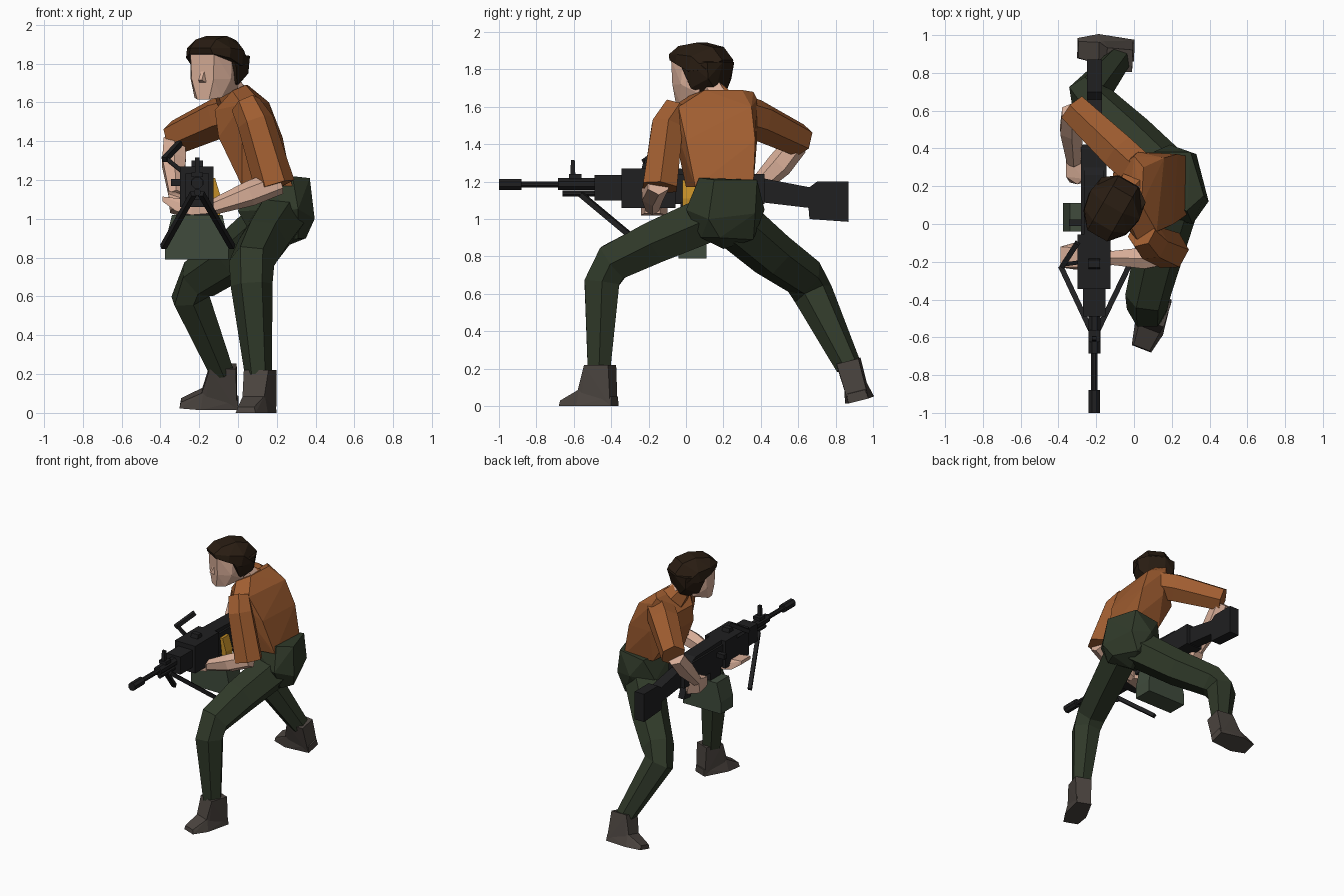
import bpy, bmesh
from math import cos, sin, pi
from mathutils import Vector as V

COL = dict(shirt=(.35, .11, .03), trousers=(.029, .041, .022), skin=(.70, .43, .32),
           hair=(.022, .012, .006), metal=(.014, .014, .015), boot=(.07, .058, .05),
           canister=(.05, .07, .045), brass=(.55, .27, .02))
MATS = {}
for k, c in COL.items():
    MATS[k] = bpy.data.materials.new(k)
    MATS[k].diffuse_color = (*c, 1)


def finish(name, bm, mat):
    bmesh.ops.recalc_face_normals(bm, faces=bm.faces)
    me = bpy.data.meshes.new(name)
    bm.to_mesh(me)
    bm.free()
    me.materials.append(MATS[mat])
    ob = bpy.data.objects.new(name, me)
    bpy.context.collection.objects.link(ob)
    return ob


def hull(name, pts, mat):
    bm = bmesh.new()
    vs = [bm.verts.new(p) for p in pts]
    bmesh.ops.convex_hull(bm, input=vs)
    loose = [v for v in bm.verts if not v.link_faces]
    bmesh.ops.delete(bm, geom=loose, context='VERTS')
    bmesh.ops.dissolve_limit(bm, angle_limit=.03, verts=bm.verts, edges=bm.edges)
    return finish(name, bm, mat)


def tube(name, path, radii, mat, n=6, ref=(0, 0, 1)):
    """Faceted limb or rod swept along a path."""
    bm = bmesh.new()
    p = [V(q) for q in path]
    rings = []
    for i, c in enumerate(p):
        t = (p[min(i + 1, len(p) - 1)] - p[max(i - 1, 0)]).normalized()
        a = t.cross(V(ref)).normalized()
        b = a.cross(t)
        rings.append([bm.verts.new(c + radii[i] * (a * cos(2 * pi * (k + .5) / n) + b * sin(2 * pi * (k + .5) / n)))
                      for k in range(n)])
    for r, s in zip(rings, rings[1:]):
        for k in range(n):
            bm.faces.new((r[k], r[(k + 1) % n], s[(k + 1) % n], s[k]))
    bm.faces.new(rings[0])
    bm.faces.new(rings[-1])
    return finish(name, bm, mat)


def prism(name, yz, x0, x1, mat):
    bm = bmesh.new()
    f = bm.faces.new([bm.verts.new((x0, y, z)) for y, z in yz])
    r = bmesh.ops.extrude_face_region(bm, geom=[f])
    bmesh.ops.translate(bm, vec=(x1 - x0, 0, 0), verts=[v for v in r['geom'] if isinstance(v, bmesh.types.BMVert)])
    return finish(name, bm, mat)


def box(name, x0, x1, y0, y1, z0, z1, mat='metal'):
    return prism(name, [(y0, z0), (y1, z0), (y1, z1), (y0, z1)], x0, x1, mat)


def local(origin, f, s, u, pts):
    """Points given as forward, side, up from an origin."""
    o, f, s, u = V(origin), V(f).normalized(), V(s).normalized(), V(u).normalized()
    return [o + f * a + s * b + u * c for a, b, c in pts]


# torso, turned toward -x and leaning forward
hull('shirt_torso', [
    (.02, .0, 1.17), (.05, .33, 1.17), (.28, .05, 1.17), (.28, .36, 1.17),
    (-.10, .05, 1.42), (-.10, .30, 1.42), (.21, .0, 1.42), (.23, .37, 1.42), (.05, -.05, 1.42), (.05, .38, 1.42),
    (-.12, .09, 1.56), (-.11, .27, 1.56), (.12, -.04, 1.60), (.16, .35, 1.60), (.02, -.09, 1.59), (.02, .38, 1.64),
    (-.03, .02, 1.66), (.0, .36, 1.68), (.04, .1, 1.69), (.05, .3, 1.69)], 'shirt')
tube('collar', [(-.02, .18, 1.62), (-.06, .14, 1.68)], [.10, .075], 'shirt')
tube('neck', [(-.0, .18, 1.62), (-.10, .10, 1.75)], [.075, .075], 'skin')
# pelvis
hull('pelvis', [
    (.04, .08, 1.19), (.28, .07, 1.22), (.37, .15, 1.21), (.30, .38, 1.21), (.10, .38, 1.18),
    (.0, .07, 1.04), (.31, .0, 1.05), (.395, .12, 1.0), (.33, .37, 1.03), (.19, .42, 1.05), (.03, .33, 1.02),
    (.08, .12, .90), (.31, .08, .90), (.35, .18, .90), (.27, .36, .89), (.12, .33, .90), (.2, .2, .84)], 'trousers')

# head, facing -y and partly -x
F, S = (-.5, -.87, 0), (.87, -.5, 0)


def head(pts):
    return local((-.11, .085, 0), F, S, (0, 0, 1), [(a, s * b, z) for a, b, z in pts for s in (1, -1)])


hull('face', head([(.15, .07, 1.86), (.145, .065, 1.72), (.14, .035, 1.615), (.09, .08, 1.625), (.05, .12, 1.86),
                   (.06, .12, 1.72), (-.04, .1, 1.67), (-.06, .11, 1.84)]), 'skin')
hull('nose', head([(.14, .01, 1.77), (.172, .01, 1.715), (.14, .022, 1.70)]), 'skin')
hull('hair_top', head([(.16, .07, 1.85), (.17, .06, 1.88), (.11, .06, 1.925), (.09, .13, 1.83), (.08, .13, 1.88),
                       (0, .06, 1.943), (0, .15, 1.79), (-.02, .15, 1.87), (-.1, .06, 1.92), (-.1, .135, 1.80),
                       (-.16, .06, 1.85)]), 'hair')
hull('hair_back', head([(.07, .13, 1.85), (.03, .135, 1.78), (-.0, .12, 1.70), (-.06, .07, 1.665),
                        (-.12, .06, 1.69), (-.11, .125, 1.75), (-.02, .148, 1.82), (-.11, .135, 1.84),
                        (-.165, .06, 1.84)]), 'hair')

# legs
tube('left_leg', [(.21, .12, 1.0), (.13, -.16, .88), (.07, -.39, .77), (.07, -.45, .66), (.105, -.465, .20)],
     [.14, .13, .118, .108, .07], 'trousers', 6, (1, 0, 0))
tube('right_leg', [(.18, .26, .98), (-.02, .46, .81), (-.20, .63, .69), (-.245, .68, .60), (-.085, .87, .21)],
     [.14, .13, .115, .108, .07], 'trousers', 6, (1, .8, 0))
# boots: an ankle shaft and a low foot each
SHAFT = [(a, s * b, c) for s in (1, -1) for a, b, c in [
    (-.075, .06, .22), (.06, .068, .22), (-.085, .055, 0), (.10, .06, .08), (.08, .06, 0)]]
FOOT = [(a, s * b, c) for s in (1, -1) for a, b, c in [
    (-.09, .055, 0), (-.09, .05, .05), (.10, .08, 0), (.21, .055, 0), (.205, .045, .03), (.09, .06, .09)]]
for nm, fr in (('left_boot', ((.115, -.465, 0), (-.36, -.93, 0), (.93, -.36, 0), (0, 0, 1))),
               ('right_boot', ((-.09, .925, .03), (-.995, .03, .03), (.03, .97, .24), (.03, -.27, .96)))):
    hull(nm + '_shaft', local(*fr, SHAFT), 'boot')
    hull(nm + '_foot', local(*fr, FOOT), 'boot')

# arms
tube('left_sleeve', [(.04, -.05, 1.59), (.09, -.10, 1.50), (.19, -.14, 1.17)], [.08, .095, .105], 'shirt', 6, (1, 0, 0))
tube('left_forearm', [(.21, -.15, 1.19), (.06, -.18, 1.13), (-.13, -.18, 1.06)], [.065, .065, .04], 'skin')
hull('left_hand', [(-.12, y, z) for y in (-.22, -.14) for z in (1.03, 1.085)] +
     [(-.24, y, z) for y in (-.24, -.10) for z in (1.02, 1.06)] +
     [(-.39, -.23, 1.09), (-.39, -.12, 1.09), (-.39, -.23, 1.115), (-.39, -.12, 1.115), (-.32, -.24, 1.04),
      (-.32, -.1, 1.04)], 'skin')
tube('right_sleeve', [(.03, .28, 1.56), (-.08, .38, 1.53), (-.32, .61, 1.42)], [.11, .11, .09], 'shirt')
tube('right_forearm', [(-.325, .59, 1.40), (-.33, .50, 1.29), (-.32, .33, 1.12)], [.065, .07, .04], 'skin')
hull('right_hand', [(-.36, .36, 1.15), (-.28, .37, 1.13), (-.36, .25, 1.13), (-.27, .24, 1.12), (-.35, .33, 1.03),
                    (-.25, .34, 1.0), (-.34, .22, 1.05), (-.2, .24, 1.0), (-.2, .31, 1.0), (-.3, .21, 1.11)], 'skin')

# gun body
X = -.21
box('receiver_front', -.30, -.125, -.345, -.055, 1.06, 1.27)
box('receiver_rear', -.28, -.145, -.06, .42, 1.08, 1.24)
prism('receiver_cover', [(-.06, 1.24), (.30, 1.24), (.26, 1.26), (-.06, 1.27)], -.265, -.16, 'metal')
box('handguard', -.27, -.15, -.49, -.34, 1.10, 1.235)
prism('stock', [(.40, 1.22), (.66, 1.17), (.70, 1.20), (.87, 1.20), (.87, .985), (.66, 1.0), (.655, 1.06), (.40, 1.09)],
      -.25, -.17, 'metal')
prism('pistol_grip', [(.22, 1.09), (.31, 1.09), (.36, .96), (.28, .95)], -.235, -.185, 'metal')
box('trigger_guard', -.22, -.20, .12, .23, 1.03, 1.045)
# barrel parts
for nm, y0, y1, r, z in [('muzzle', -1, -.88, .032, 1.185), ('barrel', -.89, -.48, .018, 1.185),
                         ('gas_block', -.685, -.48, .034, 1.187), ('gas_tube', -.66, -.48, .018, 1.137)]:
    tube(nm, [(X, y0, z), (X, y1, z)], [r, r], 'metal', 8)
prism('front_sight', [(-.62, 1.20), (-.59, 1.20), (-.595, 1.315), (-.615, 1.315)], X - .012, X + .012, 'metal')
box('sight_guard', X - .03, X + .03, -.625, -.56, 1.215, 1.24)
prism('rear_sight', [(-.24, 1.26), (-.18, 1.26), (-.19, 1.30), (-.23, 1.30)], X - .03, X + .03, 'metal')
box('charging_handle', -.345, -.27, -.01, .025, 1.17, 1.205)
# folded bipod and carry handle
for x, nm in ((-.385, 'bipod_leg_a'), (-.03, 'bipod_leg_b')):
    tube(nm, [(X + (.02 if x > X else -.02), -.56, 1.13), (x, -.23, .855)], [.02, .02], 'metal', 4)
tube('carry_handle_post', [(-.27, -.20, 1.23), (-.375, -.215, 1.315)], [.015, .015], 'metal', 4)
tube('carry_handle_grip', [(-.38, -.225, 1.305), (-.30, -.10, 1.39)], [.02, .02], 'metal', 4)

# ammunition box and belt
hull('ammo_box', [(x, y, z) for y in (-.04, .11) for x, z in
                  [(-.375, .79), (-.05, .79), (-.375, .88), (-.05, .88), (-.34, 1.02), (-.08, 1.02)]], 'canister')
box('ammo_feed', -.28, -.13, -.03, .10, 1.0, 1.09, 'metal')
hull('ammo_belt', [(x + d, y, z) for y in (-.02, .06) for d in (0, .022)
                   for x, z in ((-.115, 1.0), (-.11, 1.11), (-.14, 1.21))], 'brass')
